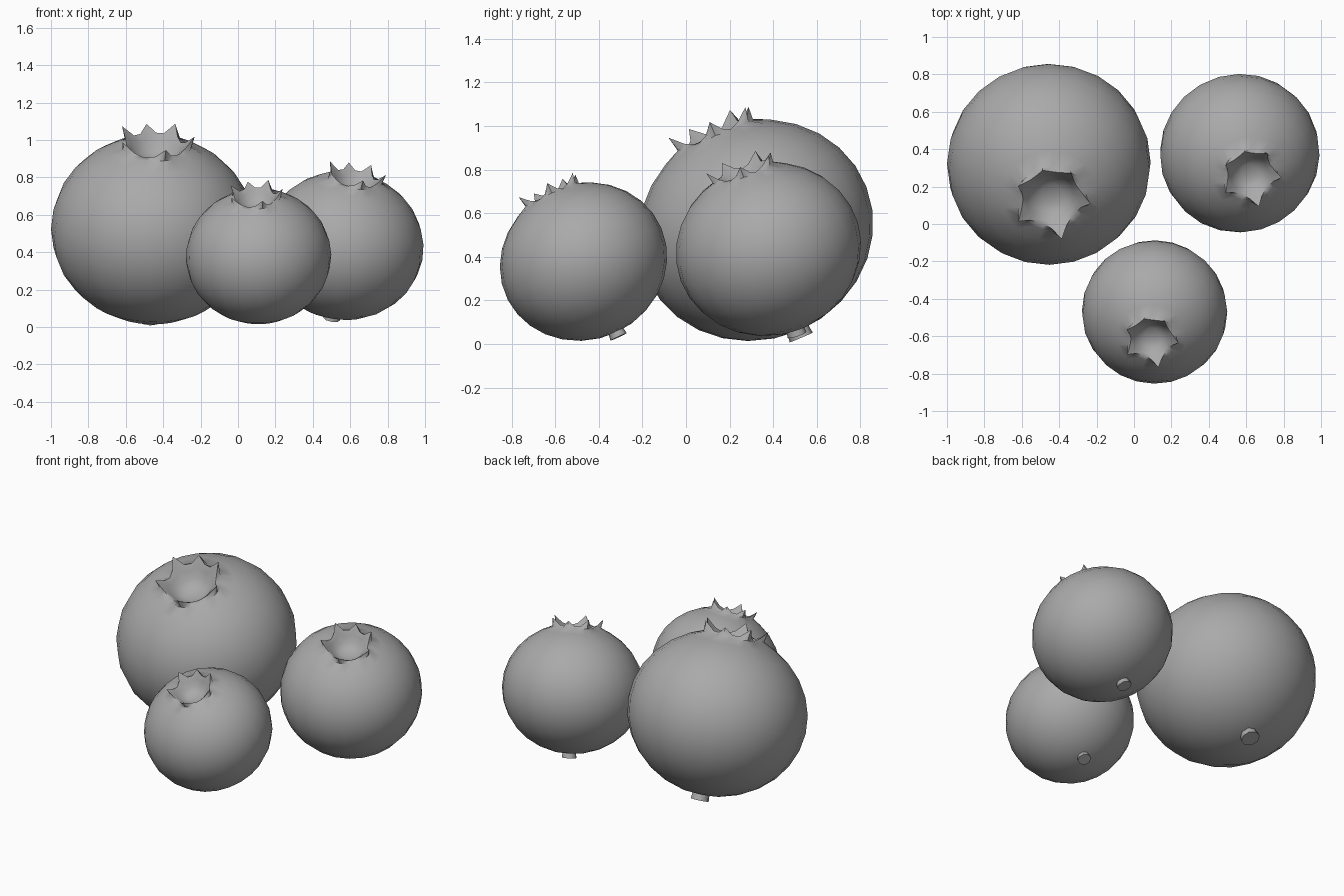
import bpy, bmesh, math
from mathutils import Vector, Matrix

if "Cube" in bpy.data.objects:
    bpy.data.objects.remove(bpy.data.objects["Cube"])

SEG = 24
SQUASH = 0.92
SPIKES = {0: 1.0, 4: 0.95, 7: 0.8, 10: 1.05, 14: 0.95, 19: 1.05}  # column: height

skin = bpy.data.materials.new("berry_grey")
skin.diffuse_color = (0.4, 0.4, 0.4, 1)
skin.use_nodes = True
skin.node_tree.nodes["Principled BSDF"].inputs["Base Color"].default_value = skin.diffuse_color


def spike(col):
    """Height factor of the crown rim at one column."""
    if col in SPIKES:
        return SPIKES[col]
    near = [SPIKES[c % SEG] for c in (col - 1, col + 1) if c % SEG in SPIKES]
    return 0.22 if near else 0.0


def make_object(name, bm, matrix):
    bmesh.ops.recalc_face_normals(bm, faces=bm.faces)
    mesh = bpy.data.meshes.new(name)
    bm.to_mesh(mesh)
    bm.free()
    mesh.materials.append(skin)
    ob = bpy.data.objects.new(name, mesh)
    bpy.context.collection.objects.link(ob)
    ob.matrix_world = matrix
    bpy.context.view_layer.objects.active = ob
    ob.select_set(True)
    bpy.ops.object.shade_smooth_by_angle(angle=math.radians(60))
    ob.select_set(False)


def berry_body(name, matrix):
    bm = bmesh.new()
    # (radius, height, spike outward, spike upward) from the stem end to the cup floor
    profile = []
    for i in range(1, 13):
        a = math.radians(180 - i * 12.6)
        profile.append((math.sin(a), SQUASH * math.cos(a), 0, 0))
    profile += [(0.34, 0.862, 0.01, 0.015), (0.28, 0.875, 0.10, 0.125),
                (0.24, 0.84, 0.02, 0.03), (0.19, 0.77, 0, 0), (0.10, 0.73, 0, 0)]
    rings = []
    for r, h, out, up in profile:
        ring = []
        for c in range(SEG):
            t = 2 * math.pi * c / SEG
            k = spike(c)
            ring.append(bm.verts.new(((r + out * k) * math.cos(t),
                                      (r + out * k) * math.sin(t), h + up * k)))
        rings.append(ring)
    for lo, hi in zip(rings, rings[1:]):
        for c in range(SEG):
            d = (c + 1) % SEG
            bm.faces.new((lo[c], lo[d], hi[d], hi[c]))
    # close the stem end and the cup floor
    for ring, h in ((rings[0], -SQUASH), (rings[-1], 0.72)):
        pole = bm.verts.new((0, 0, h))
        for c in range(SEG):
            bm.faces.new((pole, ring[c], ring[(c + 1) % SEG]))
    make_object(name, bm, matrix)


def berry_stem(name, matrix):
    bm = bmesh.new()
    bmesh.ops.create_cone(bm, cap_ends=True, segments=8, radius1=0.105, radius2=0.09,
                          depth=0.12, matrix=Matrix.Translation((0, 0, -0.92)))
    make_object(name, bm, matrix)


# name, centre, radius, direction of the crown
BERRIES = [
    ("large_berry", (-0.455, 0.32, 0.522), 0.545, (0.03, -0.39, 0.92)),
    ("medium_berry", (0.565, 0.378, 0.435), 0.428, (0.15, -0.31, 0.93)),
    ("small_berry", (0.11, -0.47, 0.378), 0.389, (-0.05, -0.42, 0.90)),
]
for name, centre, radius, axis in BERRIES:
    turn = Vector((0, 0, 1)).rotation_difference(Vector(axis)).to_matrix().to_4x4()
    m = Matrix.Translation(centre) @ turn @ Matrix.Scale(radius, 4)
    berry_body(name, m)
    berry_stem(name + "_stem", m)
